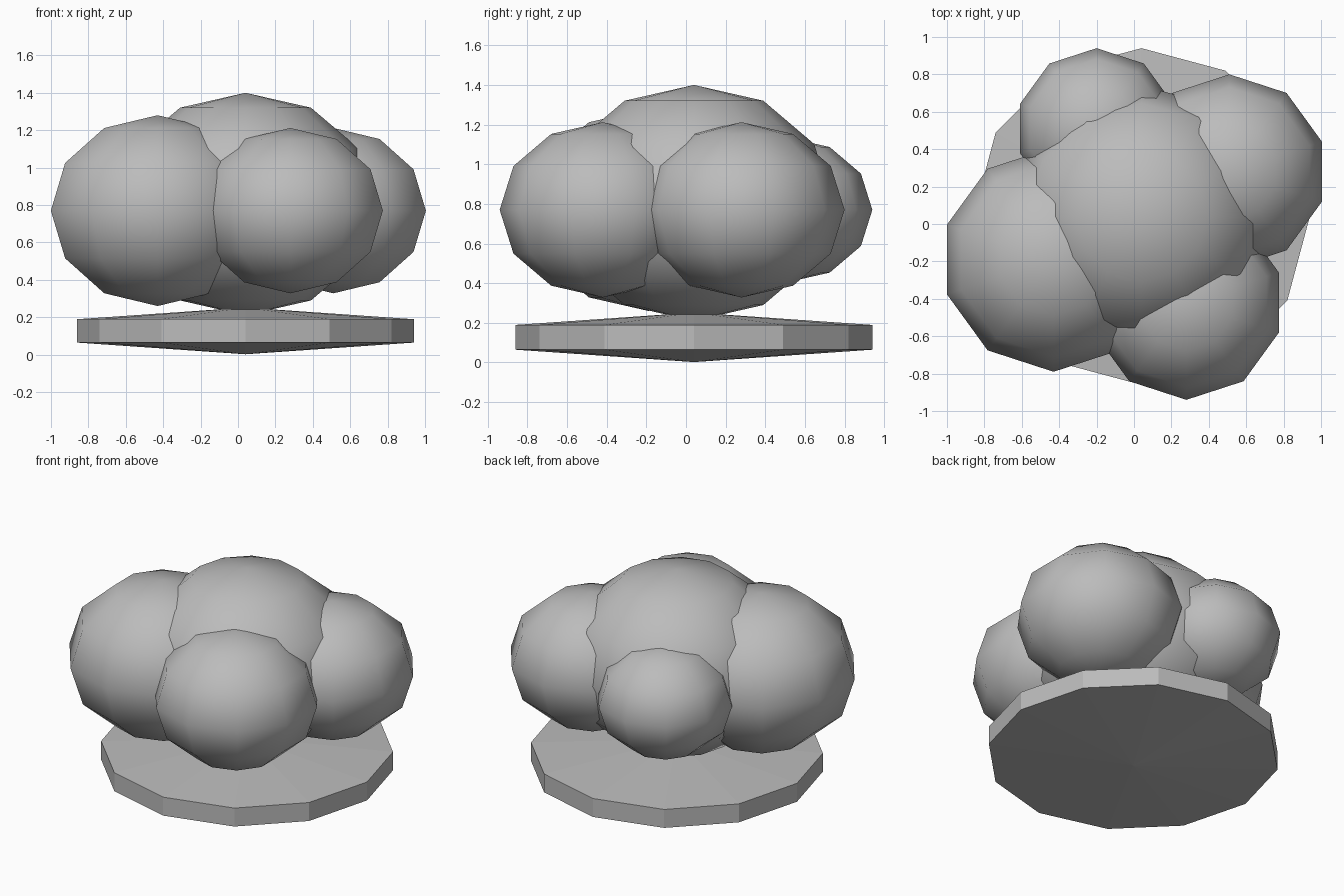
import bpy, bmesh, math
from mathutils import Matrix

if "Cube" in bpy.data.objects:
    bpy.data.objects.remove(bpy.data.objects["Cube"])

grey = bpy.data.materials.new("plain grey")
grey.diffuse_color = (0.5, 0.5, 0.5, 1)
grey.use_nodes = True
grey.node_tree.nodes["Principled BSDF"].inputs["Base Color"].default_value = grey.diffuse_color


def blob(name, centre, radius, height, segments, rings, smooth):
    """Low-poly UV sphere, squashed vertically, with a vertex facing +y."""
    bm = bmesh.new()
    bmesh.ops.create_uvsphere(bm, u_segments=segments, v_segments=rings, radius=1)
    # turn the sphere so that one meridian lies exactly on +y
    v = max(bm.verts, key=lambda p: (round(math.hypot(p.co.x, p.co.y), 4), p.co.y))
    turn = math.pi / 2 - math.atan2(v.co.y, v.co.x)
    bm.transform(Matrix.Diagonal((radius, radius, height, 1)) @ Matrix.Rotation(turn, 4, 'Z'))
    for f in bm.faces:
        f.smooth = smooth
    mesh = bpy.data.meshes.new(name)
    bm.to_mesh(mesh)
    bm.free()
    mesh.materials.append(grey)
    ob = bpy.data.objects.new(name, mesh)
    ob.location = centre
    bpy.context.collection.objects.link(ob)
    return ob


# squat base disc with very shallow conical top and bottom
blob("base_disc", (0.04, 0.04, 0.127), 0.9 / math.cos(math.pi / 6), 0.125, 12, 3, False)

# big central foliage clump
blob("centre_clump", (0.04, 0.04, 0.805), 0.70, 0.595, 12, 6, True)

# smaller clumps around it: name, x, y, radius
for name, x, y, r in (
    ("left_clump", -0.43, -0.19, 0.60),
    ("front_clump", 0.28, -0.42, 0.52),
    ("right_clump", 0.51, 0.28, 0.52),
    ("back_clump", -0.20, 0.51, 0.43),
):
    blob(name, (x, y, 0.77), r, r * 0.85, 10, 6, True)
